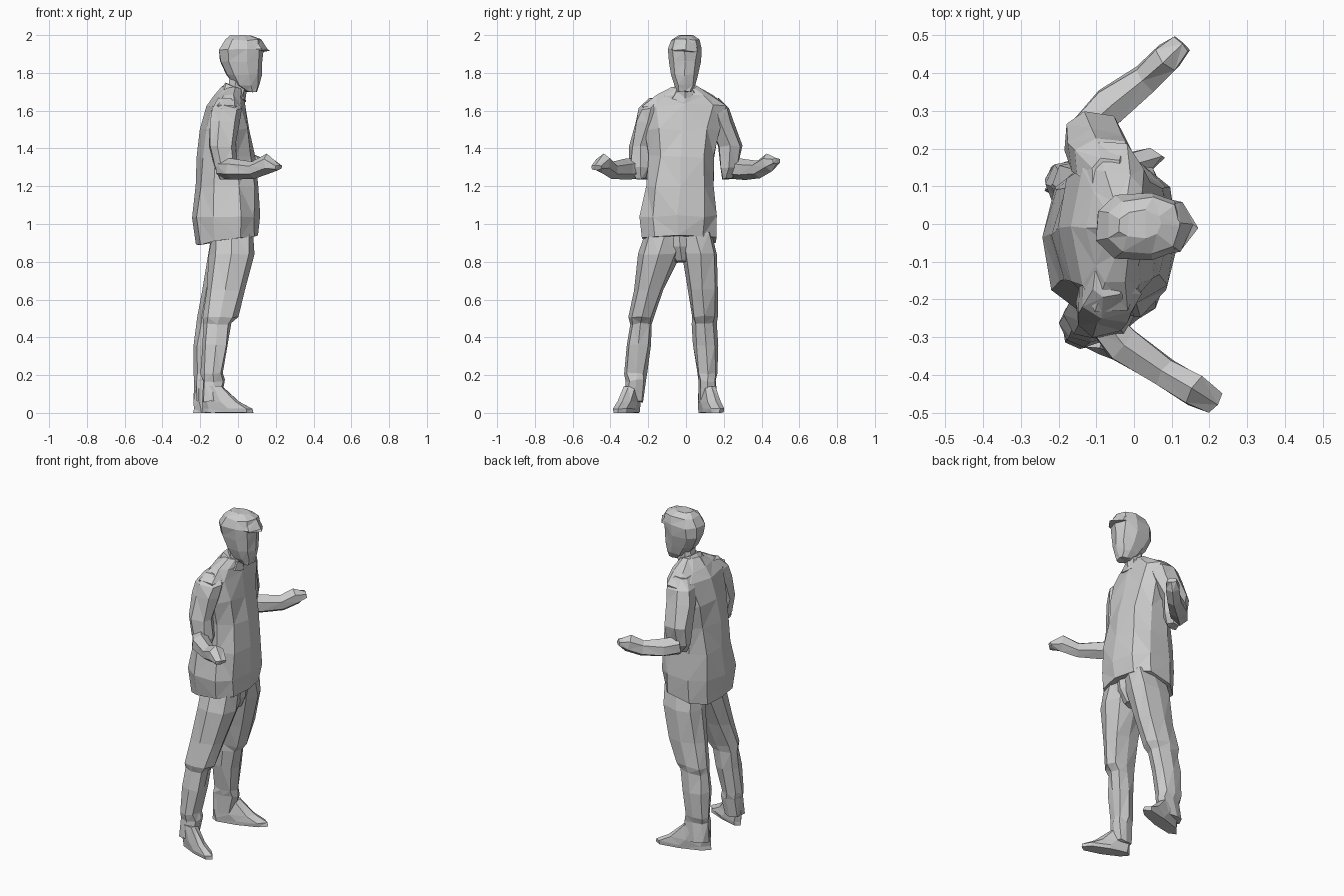
import bpy, bmesh, math, random
from mathutils import Vector

random.seed(4)


def skin(name, rings, jitter=0.005):
    """Bridge rings of points, cap both ends, split into flat triangles."""
    bm = bmesh.new()
    loops = []
    for ring in rings:
        loop = []
        for p in ring:
            q = Vector(p) + Vector([random.uniform(-jitter, jitter) for _ in range(3)])
            q.z = min(max(q.z, 0), 2)
            loop.append(bm.verts.new(q))
        loops.append(loop)
    n = len(loops[0])
    for a, b in zip(loops, loops[1:]):
        for i in range(n):
            j = (i + 1) % n
            bm.faces.new((a[i], a[j], b[j], b[i]))
    bm.faces.new(loops[0][::-1])
    bm.faces.new(loops[-1])
    bmesh.ops.triangulate(bm, faces=bm.faces[:])
    bmesh.ops.recalc_face_normals(bm, faces=bm.faces[:])
    mesh = bpy.data.meshes.new(name)
    bm.to_mesh(mesh)
    bm.free()
    obj = bpy.data.objects.new(name, mesh)
    bpy.context.collection.objects.link(obj)
    return obj


def stack(name, sections, n=8, power=0.8, shear=0, jitter=0.006):
    """Horizontal sections: z, x0, x1, y0, y1, optional front-to-back tilt."""
    rings = []
    for z, x0, x1, y0, y1, *tilt in sections:
        ring = []
        for i in range(n):
            a = 2 * math.pi * i / n
            c, s = math.cos(a), math.sin(a)
            c = math.copysign(abs(c) ** power, c)
            s = math.copysign(abs(s) ** power, s)
            x = (x0 + x1) / 2 + c * (x1 - x0) / 2
            y = (y0 + y1) / 2 + s * (y1 - y0) / 2 + shear * (x + 0.2)
            ring.append((x, y, z + (tilt[0] * c if tilt else 0)))
        rings.append(ring)
    return skin(name, rings, jitter)


def tube(name, path, n=6):
    """Limb along a path of x, y, z, half width, half height."""
    pts = [Vector(p[:3]) for p in path]
    rings = []
    for k, p in enumerate(path):
        t = (pts[min(k + 1, len(pts) - 1)] - pts[max(k - 1, 0)]).normalized()
        side = t.cross(Vector((0, 0, 1))).normalized()
        up = side.cross(t)
        rings.append([pts[k] + side * p[3] * math.cos(a) + up * p[4] * math.sin(a)
                      for a in [2 * math.pi * (i + 0.5) / n for i in range(n)]])
    return skin(name, rings, 0.004)


# Loose shirt, lower hem at the back
stack("shirt", [
    (0.915, -0.23, 0.11, -0.235, 0.165, 0.027),
    (1.04, -0.24, 0.118, -0.25, 0.17),
    (1.20, -0.227, 0.11, -0.225, 0.158),
    (1.36, -0.212, 0.092, -0.205, 0.16),
    (1.50, -0.195, 0.065, -0.22, 0.185),
    (1.63, -0.16, 0.04, -0.245, 0.22),
    (1.68, -0.12, 0.03, -0.165, 0.14),
    (1.725, -0.08, 0.015, -0.075, 0.06)], n=10, jitter=0.008)

# Neck and collar, raised at the back
stack("neck", [(1.62, -0.07, 0.035, -0.055, 0.045),
               (1.80, -0.045, 0.06, -0.05, 0.04)], n=7)
stack("collar", [(1.675, -0.10, 0.045, -0.09, 0.075, -0.025),
                 (1.725, -0.07, 0.035, -0.065, 0.055, -0.025)])

# Head with flat crown
stack("head", [
    (1.70, 0.035, 0.105, -0.045, 0.03),
    (1.735, -0.02, 0.117, -0.06, 0.05),
    (1.79, -0.065, 0.127, -0.083, 0.068),
    (1.86, -0.10, 0.13, -0.09, 0.078),
    (1.925, -0.103, 0.135, -0.099, 0.087),
    (1.975, -0.075, 0.125, -0.08, 0.07),
    (2.0, -0.04, 0.075, -0.04, 0.035)], n=9, jitter=0.004)

# Hair fringe jutting over the brow
stack("hair_fringe", [(1.915, -0.02, 0.168, -0.09, 0.08),
                      (1.93, -0.02, 0.155, -0.09, 0.08),
                      (1.982, -0.03, 0.12, -0.06, 0.055)], n=7, power=1)

# Seat of the trousers, closing the gap above the crotch
stack("trouser_seat", [(0.96, -0.17, 0.085, -0.18, 0.12),
                       (0.88, -0.145, 0.075, -0.13, 0.07),
                       (0.80, -0.08, 0.04, -0.06, 0.01)])

# Trouser legs with a bunch of cloth at the knee
stack("right_leg", [
    (0.96, -0.14, 0.085, -0.215, 0.0),
    (0.84, -0.15, 0.085, -0.252, -0.025),
    (0.65, -0.165, 0.035, -0.275, -0.115),
    (0.51, -0.188, -0.002, -0.308, -0.165),
    (0.47, -0.188, -0.03, -0.29, -0.18),
    (0.36, -0.192, -0.05, -0.314, -0.19),
    (0.21, -0.195, -0.075, -0.325, -0.21),
    (0.17, -0.19, -0.07, -0.315, -0.215),
    (0.06, -0.19, -0.085, -0.328, -0.225)])
stack("left_leg", [
    (0.96, -0.14, 0.085, -0.05, 0.14),
    (0.84, -0.162, 0.08, -0.02, 0.168),
    (0.65, -0.19, 0.03, 0.012, 0.168),
    (0.51, -0.222, -0.01, 0.03, 0.17),
    (0.47, -0.222, -0.04, 0.035, 0.16),
    (0.36, -0.232, -0.06, 0.04, 0.172),
    (0.21, -0.236, -0.085, 0.058, 0.168),
    (0.17, -0.232, -0.08, 0.062, 0.16),
    (0.06, -0.235, -0.10, 0.06, 0.17)])

# Shoes turned outwards
for name, heel, y, shear in (("right_shoe", -0.19, -0.262, -0.36),
                             ("left_shoe", -0.235, 0.1, 0.28)):
    stack(name, [
        (0.0, heel, 0.08, y - 0.042, y + 0.042),
        (0.022, heel, 0.078, y - 0.045, y + 0.045),
        (0.06, heel, 0.005, y - 0.045, y + 0.045),
        (0.14, heel + 0.01, -0.08, y - 0.04, y + 0.04)], shear=shear, jitter=0.003)

# Sleeves, running from inside the shoulder to the elbow
stack("right_sleeve", [
    (1.665, -0.11, -0.02, -0.195, -0.10),
    (1.61, -0.145, 0.015, -0.25, -0.12),
    (1.54, -0.155, 0.01, -0.27, -0.13),
    (1.41, -0.155, -0.01, -0.30, -0.175),
    (1.30, -0.13, -0.005, -0.30, -0.19),
    (1.24, -0.10, -0.02, -0.265, -0.205)], n=7)
stack("left_sleeve", [
    (1.665, -0.12, -0.03, 0.08, 0.175),
    (1.61, -0.16, 0.01, 0.10, 0.228),
    (1.54, -0.178, 0.0, 0.11, 0.25),
    (1.41, -0.19, -0.03, 0.165, 0.295),
    (1.30, -0.185, -0.04, 0.175, 0.275),
    (1.24, -0.14, -0.07, 0.185, 0.245)], n=7)

# Forearms ending in upturned open hands
tube("right_forearm", [
    (-0.085, -0.25, 1.295, 0.045, 0.055),
    (-0.03, -0.32, 1.29, 0.055, 0.057),
    (0.08, -0.395, 1.285, 0.042, 0.045),
    (0.16, -0.44, 1.32, 0.05, 0.05),
    (0.215, -0.475, 1.30, 0.032, 0.015)])
tube("left_forearm", [
    (-0.13, 0.25, 1.295, 0.05, 0.055),
    (-0.06, 0.315, 1.285, 0.055, 0.055),
    (0.03, 0.385, 1.29, 0.042, 0.045),
    (0.09, 0.44, 1.325, 0.045, 0.05),
    (0.128, 0.478, 1.335, 0.03, 0.018)])
